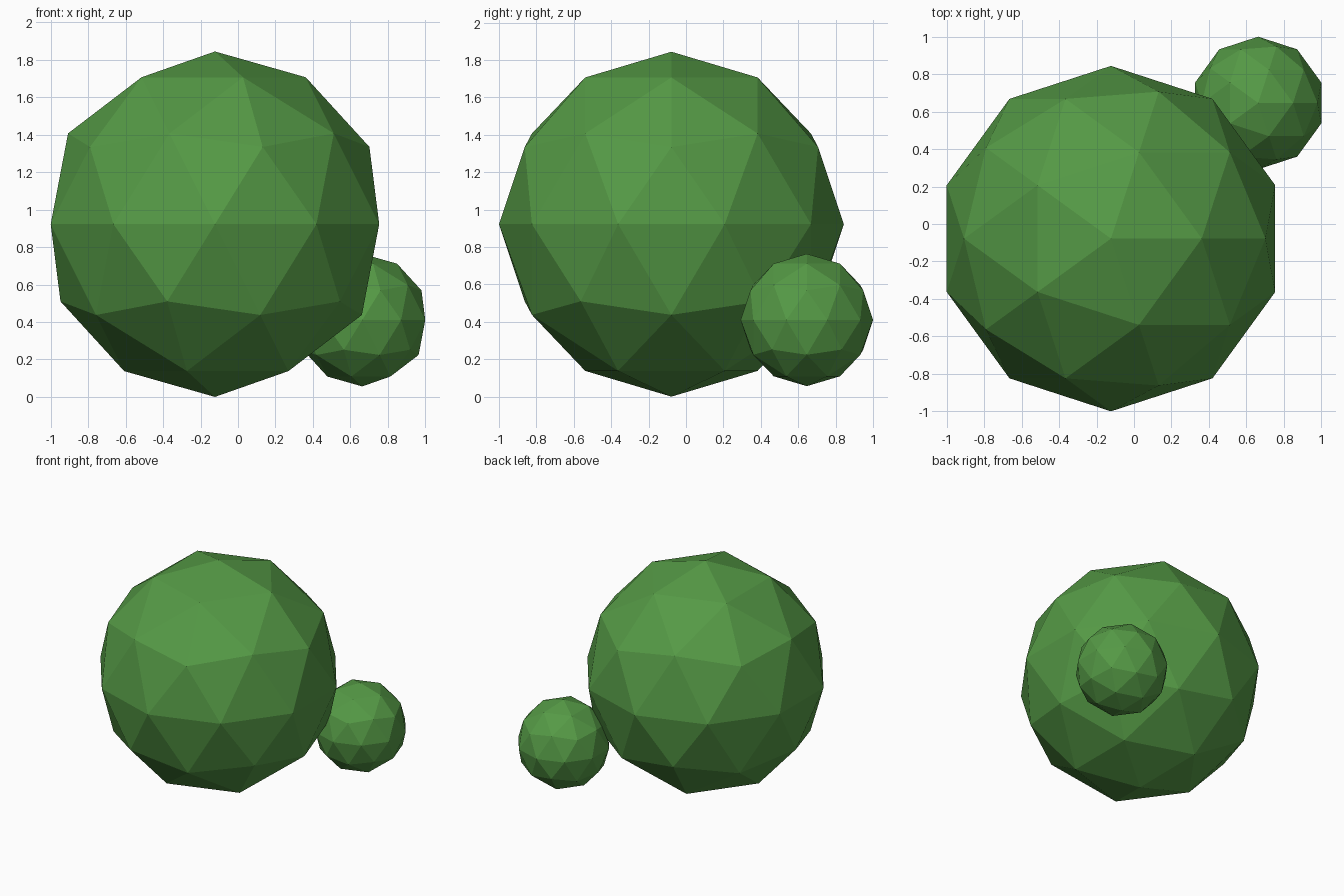
import bpy

if "Cube" in bpy.data.objects:
    bpy.data.objects.remove(bpy.data.objects["Cube"])

# shared leaf material
green = bpy.data.materials.new("leaf_green")
green.diffuse_color = (0.09, 0.32, 0.06, 1)
green.use_nodes = True
green.node_tree.nodes["Principled BSDF"].inputs["Base Color"].default_value = green.diffuse_color


def bush(name, radius, center):
    """Low-poly flat-shaded ball of foliage."""
    bpy.ops.mesh.primitive_ico_sphere_add(subdivisions=2, radius=radius, location=center)
    ob = bpy.context.object
    ob.name = name
    ob.data.materials.append(green)
    bpy.ops.object.shade_flat()
    return ob


# big bush, and a small one tucked behind its right side
bush("large_bush", 0.922, (-0.123, -0.078, 0.922))
bush("small_bush", 0.354, (0.663, 0.646, 0.41))
